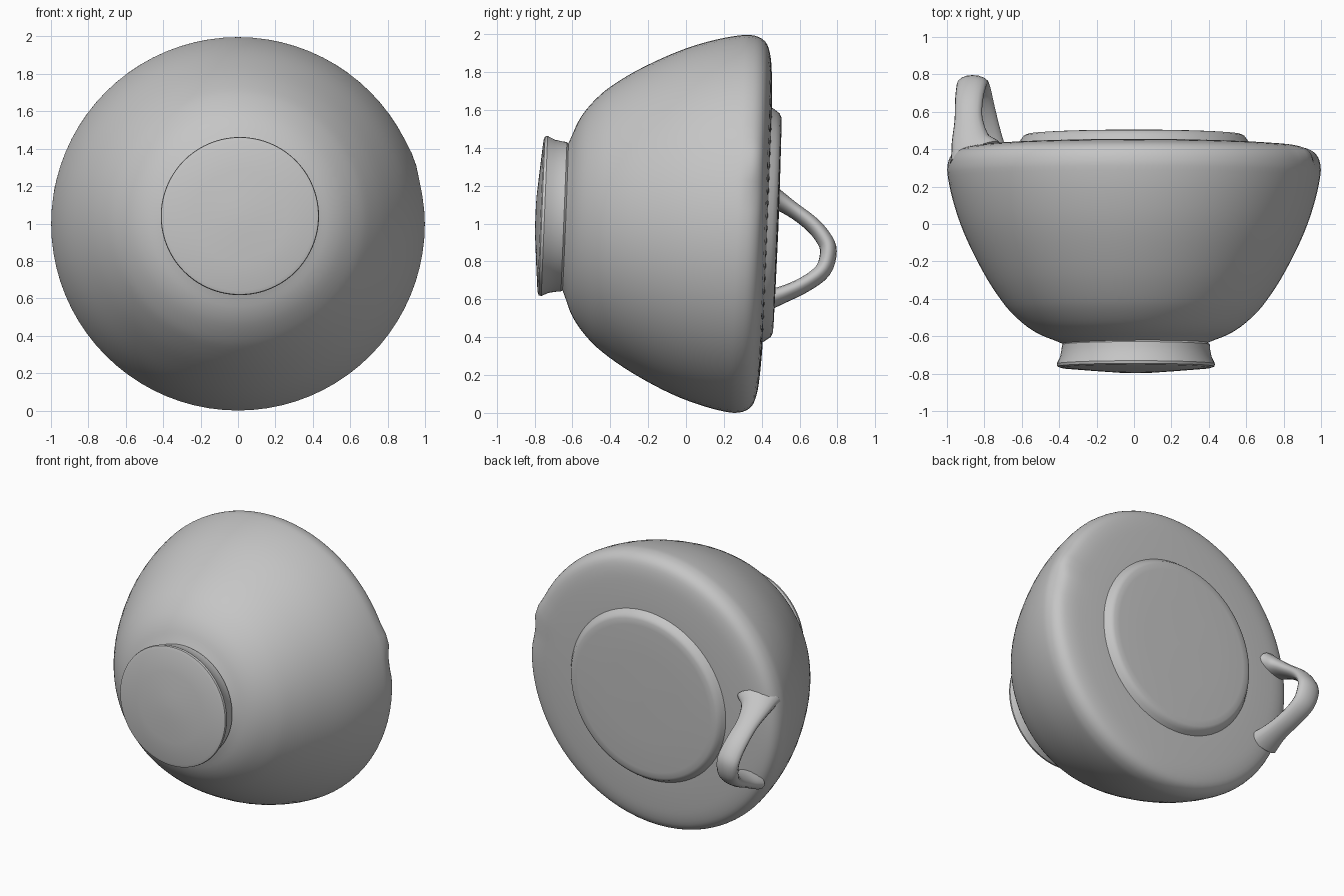
import bpy
import bmesh
import math
from mathutils import Vector, Matrix

cube = bpy.data.objects.get("Cube")
if cube:
    bpy.data.objects.remove(cube, do_unlink=True)

# One plain clay colour
clay = bpy.data.materials.new("grey clay")
clay.use_nodes = True
CLAY = (0.56, 0.56, 0.56, 1.0)
clay.diffuse_color = CLAY
clay.node_tree.nodes["Principled BSDF"].inputs["Base Color"].default_value = CLAY

# The vessel lies on its side, its axis along y and tipped slightly
TILT = Matrix.Translation((0, 0, 1.01)) @ Matrix.Rotation(-0.04, 4, "X")


def smooth_path(points, steps):
    """Catmull-Rom curve through points of any dimension."""
    pts = [Vector(p) for p in points]
    pts = [pts[0] * 2 - pts[1]] + pts + [pts[-1] * 2 - pts[-2]]
    out = []
    for a, b, c, d in zip(pts, pts[1:], pts[2:], pts[3:]):
        for i in range(steps):
            t = i / steps
            out.append((b * 2 + (c - a) * t + (a * 2 - b * 5 + c * 4 - d) * t * t
                        + (b * 3 - a - c * 3 + d) * t ** 3) * 0.5)
    return out + [pts[-2]]


def skin(name, rings, angle):
    """Bridge closed rings of points and cap both ends."""
    bm = bmesh.new()
    loops = [[bm.verts.new(p) for p in ring] for ring in rings]
    n = len(loops[0])
    for low, high in zip(loops, loops[1:]):
        for i in range(n):
            j = (i + 1) % n
            bm.faces.new((low[i], low[j], high[j], high[i]))
    for loop in (loops[0], loops[-1]):
        bm.faces.new(loop)
    bmesh.ops.recalc_face_normals(bm, faces=bm.faces)
    mesh = bpy.data.meshes.new(name)
    bm.to_mesh(mesh)
    bm.free()
    mesh.materials.append(clay)
    obj = bpy.data.objects.new(name, mesh)
    bpy.context.collection.objects.link(obj)
    bpy.ops.object.select_all(action="DESELECT")
    obj.select_set(True)
    bpy.context.view_layer.objects.active = obj
    bpy.ops.object.shade_smooth_by_angle(angle=math.radians(angle))
    return obj


def lathe(name, profile, angle, bump=None, segments=80):
    """Turn a profile of (radius, y) around the tipped y axis."""
    rings = []
    for r, y in profile:
        ring = []
        for i in range(segments):
            a = math.tau * i / segments
            s = r + (bump(a, r, y) if bump else 0)
            ring.append(TILT @ Vector((s * math.cos(a), y, s * math.sin(a))))
        rings.append(ring)
    return skin(name, rings, angle)


def broken_spout(a, r, y):
    """Small nub with a dent beside it on the rim."""
    if y < 0 or r < 0.8:
        return 0
    a = math.degrees(a)
    near = math.exp(-((y - 0.38) / 0.07) ** 2)
    nub = 0.022 * math.exp(-((a - 20) / 4) ** 2)
    dent = 0.015 * math.exp(-((a - 11) / 5) ** 2)
    return near * (nub - dent)


# Rounded bowl with a flat shoulder and a tight rim
body_profile = smooth_path([
    (0.37, -0.645), (0.43, -0.62), (0.50, -0.592), (0.57, -0.55), (0.645, -0.485),
    (0.705, -0.415), (0.785, -0.295), (0.87, -0.135), (0.93, 0.005), (0.972, 0.14),
    (0.995, 0.25), (0.998, 0.305), (0.985, 0.355), (0.95, 0.392), (0.88, 0.413),
    (0.78, 0.423), (0.64, 0.43), (0.50, 0.432)], 3)
lathe("bowl_body", body_profile, 60, broken_spout)

# Flared foot with a slightly domed base
foot = lathe("foot", [
    (0.37, -0.62), (0.395, -0.645), (0.397, -0.67), (0.405, -0.71), (0.423, -0.748),
    (0.42, -0.762), (0.40, -0.769), (0.25, -0.782), (0.10, -0.794), (0.01, -0.796)], 35)
foot.location.x = 0.01

# Low raised disc closing the mouth
lathe("mouth_disc", [
    (0.625, 0.42), (0.615, 0.438), (0.603, 0.455), (0.59, 0.472), (0.57, 0.481),
    (0.53, 0.484), (0.30, 0.487), (0.01, 0.489)], 45)

# Loop handle: x, y, z and half-width, flared where it meets the shoulder
handle_path = smooth_path([
    (-0.850, 0.38, 1.18, 0.105), (-0.875, 0.45, 1.145, 0.075), (-0.885, 0.56, 1.075, 0.055),
    (-0.882, 0.66, 1.00, 0.055), (-0.872, 0.725, 0.925, 0.058), (-0.862, 0.752, 0.855, 0.06),
    (-0.845, 0.725, 0.755, 0.058), (-0.82, 0.63, 0.68, 0.055), (-0.795, 0.50, 0.62, 0.06),
    (-0.785, 0.38, 0.58, 0.08)], 4)
outward = Vector((-0.98, 0, -0.2)).normalized()
rings = []
for k, p in enumerate(handle_path):
    before = handle_path[max(k - 1, 0)]
    after = handle_path[min(k + 1, len(handle_path) - 1)]
    along = (after - before).to_3d().normalized()
    thick = along.cross(outward).normalized()
    wide = thick.cross(along)
    ring = []
    for i in range(16):
        a = math.tau * i / 16
        ring.append(p.to_3d() + wide * (p[3] * 1.38 * math.cos(a))
                    + thick * (p[3] * 0.74 * math.sin(a)))
    rings.append(ring)
skin("handle", rings, 60)
